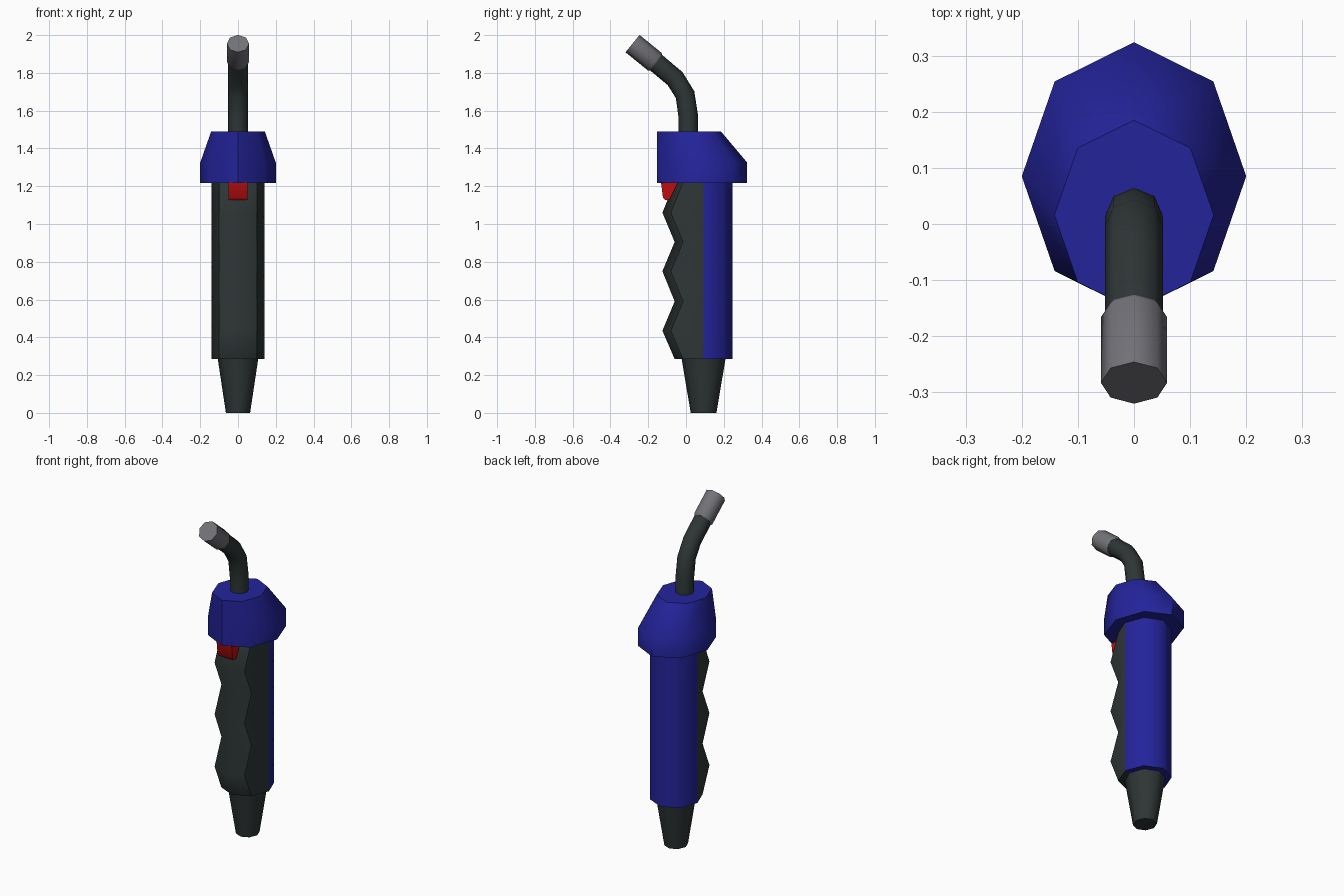
import bpy, bmesh, math
from mathutils import Vector

if "Cube" in bpy.data.objects:
    bpy.data.objects.remove(bpy.data.objects["Cube"])


def material(name, rgb):
    m = bpy.data.materials.new(name)
    m.diffuse_color = (*rgb, 1)
    m.use_nodes = True
    m.node_tree.nodes["Principled BSDF"].inputs["Base Color"].default_value = m.diffuse_color
    return m


BLUE = material("blue plastic", (0.017, 0.017, 0.33))
DARK = material("dark rubber", (0.027, 0.037, 0.036))
GREY = material("grey metal", (0.17, 0.17, 0.19))
RED = material("red trigger", (0.52, 0.004, 0.004))


def finish(name, bm, mats):
    bmesh.ops.recalc_face_normals(bm, faces=bm.faces)
    me = bpy.data.meshes.new(name)
    bm.to_mesh(me)
    bm.free()
    for m in mats:
        me.materials.append(m)
    me.shade_smooth()
    me.set_sharp_from_angle(angle=math.radians(50))
    ob = bpy.data.objects.new(name, me)
    bpy.context.collection.objects.link(ob)
    return ob


def loft(rings):
    """Join equal-length point rings into a capped skin."""
    bm = bmesh.new()
    vs = [[bm.verts.new(p) for p in r] for r in rings]
    n = len(vs[0])
    for a, b in zip(vs, vs[1:]):
        for i in range(n):
            j = (i + 1) % n
            bm.faces.new((a[i], a[j], b[j], b[i]))
    bm.faces.new(vs[0])
    bm.faces.new(vs[-1])
    return bm


def octagon(cy, z, rx, ry):
    """Horizontal eight-sided ring with corners on the axes."""
    return [Vector((rx * math.cos(i * math.pi / 4), cy + ry * math.sin(i * math.pi / 4), z))
            for i in range(8)]


def tube(path):
    """Eight-sided rings along a (y, z, radius) path in the x = 0 plane."""
    pts = [Vector((0, y, z)) for y, z, r in path]
    rings = []
    for k, p in enumerate(pts):
        dirs = []
        if k > 0:
            dirs.append((p - pts[k - 1]).normalized())
        if k < len(pts) - 1:
            dirs.append((pts[k + 1] - p).normalized())
        t = sum(dirs, Vector()).normalized()
        side = Vector((0, t.z, -t.y))
        r = path[k][2]
        rings.append([p + r * (math.cos(i * math.pi / 4) * Vector((1, 0, 0))
                               + math.sin(i * math.pi / 4) * side) for i in range(8)])
    return loft(rings)


# tapered cable sleeve at the foot
finish("cable_sleeve", loft([octagon(0.093, 0, 0.064, 0.068),
                             octagon(0.093, 0.285, 0.107, 0.116)]), [DARK])

# grip with finger ridges on the front half, blue shell on the back half
MID = 0.093
rings = []
for z, push in [(0.285, 0), (0.435, 0.065), (0.59, 0), (0.75, 0.065),
                (0.905, 0), (1.06, 0.065), (1.22, 0)]:
    ring = octagon(MID, z, 0.141, 0.153)
    for p in ring:
        if p.y < MID - 0.01:
            p.y -= push
    rings.append(ring)
bm = loft(rings)
bmesh.ops.bisect_plane(bm, geom=bm.verts[:] + bm.edges[:] + bm.faces[:], dist=1e-4,
                       plane_co=(0, MID, 0), plane_no=(0, 1, 0))
for f in bm.faces:
    f.material_index = 1 if f.calc_center_median().y > MID else 0
finish("grip", bm, [DARK, BLUE])

# blue head collar, sloping off at the back
finish("head_collar", loft([octagon(0.085, 1.217, 0.2, 0.239),
                            octagon(0.085, 1.325, 0.2, 0.239),
                            octagon(0.016, 1.49, 0.142, 0.169)]), [BLUE])

# trigger under the collar
profile = [(-0.133, 1.225), (-0.122, 1.14), (-0.112, 1.128), (-0.088, 1.128),
           (-0.04, 1.225)]
finish("trigger", loft([[Vector((x, y, z)) for y, z in profile]
                        for x in (-0.05, 0.05)]), [RED])

# bent neck
finish("neck", tube([(0.013, 1.45, 0.052), (0.012, 1.57, 0.052), (-0.005, 1.685, 0.052),
                     (-0.058, 1.77, 0.052), (-0.175, 1.868, 0.052)]), [DARK])

# metal nozzle
finish("nozzle", tube([(-0.158, 1.854, 0.053), (-0.166, 1.860, 0.059),
                       (-0.283, 1.955, 0.059)]), [GREY])
